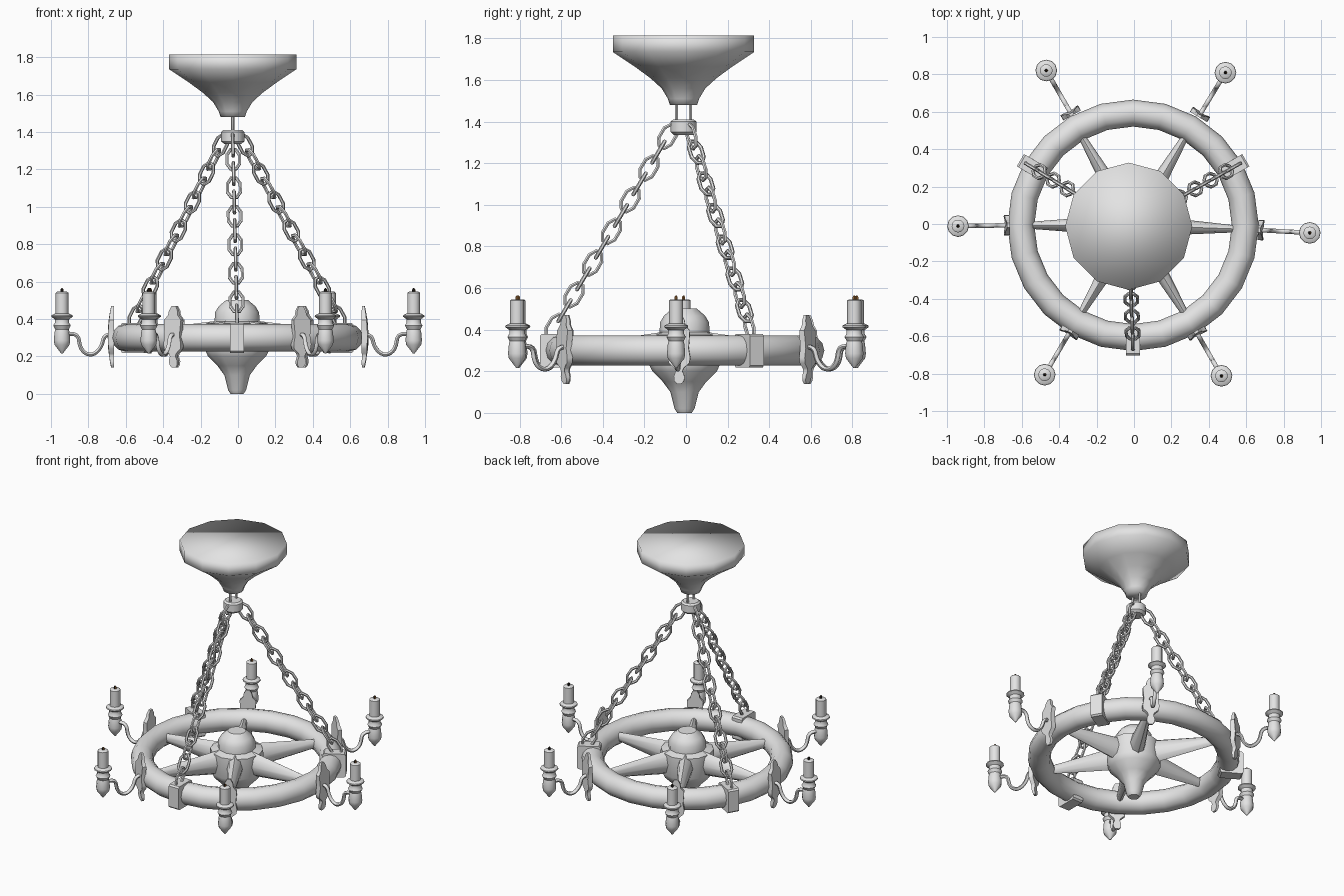
import bpy, bmesh
from math import pi, cos, sin, radians
from mathutils import Vector, Matrix

old = bpy.data.objects.get("Cube")
if old:
    bpy.data.objects.remove(old)


def material(name, rgb):
    m = bpy.data.materials.new(name)
    m.use_nodes = True
    m.diffuse_color = (*rgb, 1)
    m.node_tree.nodes["Principled BSDF"].inputs["Base Color"].default_value = (*rgb, 1)
    return m


GREY = material("light grey", (0.77, 0.77, 0.77))
DARK = material("wick black", (0.012, 0.01, 0.008))
BROWN = material("wick brown", (0.25, 0.11, 0.03))
MID = Vector((-0.005, -0.007, 0))     # axis of the wheel
ARMS = Vector((0, 0.005, 0))          # axis of the ring of sconces
TOP = Vector((-0.028, -0.012, 0))     # axis of the ceiling mount


def make_mesh(name, bm, mat=GREY, smooth=True):
    bmesh.ops.recalc_face_normals(bm, faces=bm.faces)
    me = bpy.data.meshes.new(name)
    bm.to_mesh(me)
    bm.free()
    me.materials.append(mat)
    for p in me.polygons:
        p.use_smooth = smooth
    return me


def place(name, me, matrix, sharp=40):
    ob = bpy.data.objects.new(name, me)
    bpy.context.collection.objects.link(ob)
    ob.matrix_world = matrix
    if sharp:
        me.set_sharp_from_angle(angle=radians(sharp))


def lathe(name, profile, sides, mat=GREY, turn=0.0):
    """Revolve (radius, height) points about z and cap both ends."""
    bm = bmesh.new()
    rings = [[bm.verts.new((r * cos(turn + 2 * pi * i / sides), r * sin(turn + 2 * pi * i / sides), z))
              for i in range(sides)] for r, z in profile]
    for a, b in zip(rings, rings[1:]):
        for i in range(sides):
            j = (i + 1) % sides
            bm.faces.new((a[i], a[j], b[j], b[i]))
    bm.faces.new(rings[0][::-1])
    bm.faces.new(rings[-1])
    return make_mesh(name, bm, mat)


def tube(name, points, radius, closed=False, spline="POLY"):
    """Sweep a round wire along a path."""
    cu = bpy.data.curves.new(name, "CURVE")
    cu.dimensions = "3D"
    cu.bevel_depth, cu.bevel_resolution, cu.resolution_u = radius, 1, 4
    s = cu.splines.new(spline)
    s.points.add(len(points) - 1)
    for p, co in zip(s.points, points):
        p.co = (*co, 1)
    s.use_cyclic_u, s.use_endpoint_u, s.order_u = closed, True, 3
    cu.use_fill_caps = not closed
    ob = bpy.data.objects.new(name, cu)
    bpy.context.collection.objects.link(ob)
    me = bpy.data.meshes.new_from_object(ob.evaluated_get(bpy.context.evaluated_depsgraph_get()))
    bpy.data.objects.remove(ob)
    me.materials.clear()
    me.materials.append(GREY)
    for p in me.polygons:
        p.use_smooth = True
    return me


def link_mesh(name, half_len, half_wid, wire):
    """Angular chain link standing along z."""
    a, e = half_len * 0.45, half_wid * 0.42
    return tube(name, [(e, 0, half_len), (half_wid, 0, a), (half_wid, 0, -a), (e, 0, -half_len),
                       (-e, 0, -half_len), (-half_wid, 0, -a), (-half_wid, 0, a), (-e, 0, half_len)], wire, True)


def around(angle, centre=MID):
    return Matrix.Translation(centre) @ Matrix.Rotation(radians(angle), 4, "Z")


# Ceiling mount, hanging loop and collar
canopy = lathe("canopy", [(0.065, 1.48), (0.075, 1.51), (0.105, 1.56), (0.16, 1.61), (0.235, 1.665),
                          (0.34, 1.735), (0.34, 1.815)], 12, turn=pi / 2)
place("canopy", canopy, Matrix.Translation(TOP), 0)
place("hanging_loop", link_mesh("hanging_loop", 0.09, 0.034, 0.009),
      Matrix.Translation(TOP + Vector((0, 0, 1.44))) @ Matrix.Rotation(pi / 2, 4, "Z"))
place("collar", lathe("collar", [(0.045, 1.335), (0.062, 1.35), (0.062, 1.40), (0.05, 1.41)], 12),
      Matrix.Translation(TOP))

# Wheel rim
SEG, SUB = 24, 12
bm = bmesh.new()
rim = [[bm.verts.new(((0.6 + 0.072 * cos(v)) * cos(u), (0.6 + 0.072 * cos(v)) * sin(u), 0.3 + 0.073 * sin(v)))
        for v in (2 * pi * k / SUB for k in range(SUB))] for u in (2 * pi * i / SEG for i in range(SEG))]
for i in range(SEG):
    for k in range(SUB):
        a, b, n = rim[i], rim[(i + 1) % SEG], (k + 1) % SUB
        bm.faces.new((a[k], b[k], b[n], a[n]))
place("wheel_rim", make_mesh("wheel_rim", bm), Matrix.Translation(MID), 60)

# Hub with domed top and pointed drop
place("hub", lathe("hub", [(0.035, 0), (0.048, 0.02), (0.068, 0.1), (0.105, 0.15), (0.155, 0.2), (0.172, 0.235),
                           (0.168, 0.375), (0.12, 0.388), (0.118, 0.435), (0.098, 0.468), (0.058, 0.502)], 12),
      Matrix.Translation(MID))

# Tapered spoke, built along +x
bm = bmesh.new()
bmesh.ops.create_cone(bm, cap_ends=True, segments=8, radius1=0.085, radius2=0.03, depth=0.44)
bm.transform(Matrix.Translation((0.33, 0, 0.305)) @ Matrix.Diagonal((1, 0.62, 1, 1))
             @ Matrix.Rotation(pi / 2, 4, "Y"))
spoke = make_mesh("spoke", bm)

# Ornamental back plate, outlined by mirrored half widths and thickest at mid height
half = [(0.012, 0.14), (0.024, 0.155), (0.026, 0.175), (0.017, 0.2), (0.022, 0.215), (0.05, 0.24),
        (0.054, 0.265), (0.046, 0.31), (0.05, 0.36), (0.052, 0.395), (0.03, 0.42), (0.026, 0.445), (0.012, 0.47)]
bm = bmesh.new()
outline = half + [(-w, z) for w, z in reversed(half)]
face = bm.faces.new([bm.verts.new((0.664, w, z)) for w, z in outline])
ext = bmesh.ops.extrude_face_region(bm, geom=[face])
for v in ext["geom"]:
    if isinstance(v, bmesh.types.BMVert):
        v.co.x += 0.014 + 0.018 * (1 - ((v.co.z - 0.305) / 0.165) ** 2)
plate = make_mesh("sconce_plate", bm)

# Curved arm, candle cup and candle
arm = tube("sconce_arm", [(0.68, 0, 0.315), (0.715, 0, 0.32), (0.73, 0, 0.245), (0.785, 0, 0.2),
                          (0.845, 0, 0.235), (0.855, 0, 0.335), (0.93, 0, 0.315)], 0.012, False, "NURBS")
cup = lathe("candle_cup", [(0.004, 0.215), (0.04, 0.262), (0.044, 0.285), (0.04, 0.33), (0.036, 0.345),
                           (0.047, 0.365), (0.038, 0.38), (0.038, 0.398), (0.058, 0.413), (0.056, 0.42),
                           (0.037, 0.43)], 12)
candle = lathe("candle", [(0.034, 0.42), (0.034, 0.54), (0.026, 0.546)], 12)

# Wick, scorched black with a brown side
wick = lathe("wick", [(0.009, 0.54), (0.009, 0.557), (0.003, 0.565)], 6, DARK)
wick.materials.append(BROWN)
for p in wick.polygons:
    p.material_index = 1 if p.normal.x > 0.4 else 0

for n, angle in enumerate((-2, 59.5, 120, 180, 239.5, 300.5), 1):
    place(f"spoke_{n}", spoke, around(angle), 60)

for n, angle in enumerate((-3.2, 58.7, 119.9, 181, 239.5, 299.8), 1):
    frame = around(angle, ARMS)
    stand = Matrix.Translation(frame @ Vector((0.941, 0, 0)))
    place(f"sconce_plate_{n}", plate, frame)
    place(f"sconce_arm_{n}", arm, frame, 60)
    for name, me in (("candle_cup", cup), ("candle", candle), ("wick", wick)):
        place(f"{name}_{n}", me, stand)

# Square clasp gripping the rim, with softened edges
bm = bmesh.new()
bmesh.ops.create_cube(bm, size=1, matrix=Matrix.Translation((0.622, 0, 0.299))
                      @ Matrix.Diagonal((0.148, 0.076, 0.162, 1)))
bmesh.ops.bevel(bm, geom=[e for e in bm.edges if abs(e.verts[0].co.y - e.verts[1].co.y) > 0.01],
                offset=0.01, segments=1, affect="EDGES")
clasp = make_mesh("clasp", bm, smooth=False)

# Three chains of alternating links
link = link_mesh("chain_link", 0.06, 0.034, 0.0095)
LINKS = 13
for n, angle in enumerate((-90, 30, 150), 1):
    place(f"clasp_{n}", clasp, around(angle), 0)
    start = around(angle, TOP) @ Vector((0.058, 0, 1.36))
    end = around(angle) @ Vector((0.64, 0, 0.385))
    out = around(angle).to_3x3() @ Vector((1, 0, 0))
    down = (end - start).normalized()
    side = down.cross(out).normalized()
    axes = Matrix((side, down.cross(side), down)).transposed().to_4x4()
    for k in range(LINKS):
        spot = start.lerp(end, (k + 0.4) / (LINKS - 0.2))
        twist = Matrix.Rotation(pi / 2 * (k % 2 == 0), 4, "Z")
        place(f"chain_{n}_link_{k + 1}", link, Matrix.Translation(spot) @ axes @ twist, 35)
